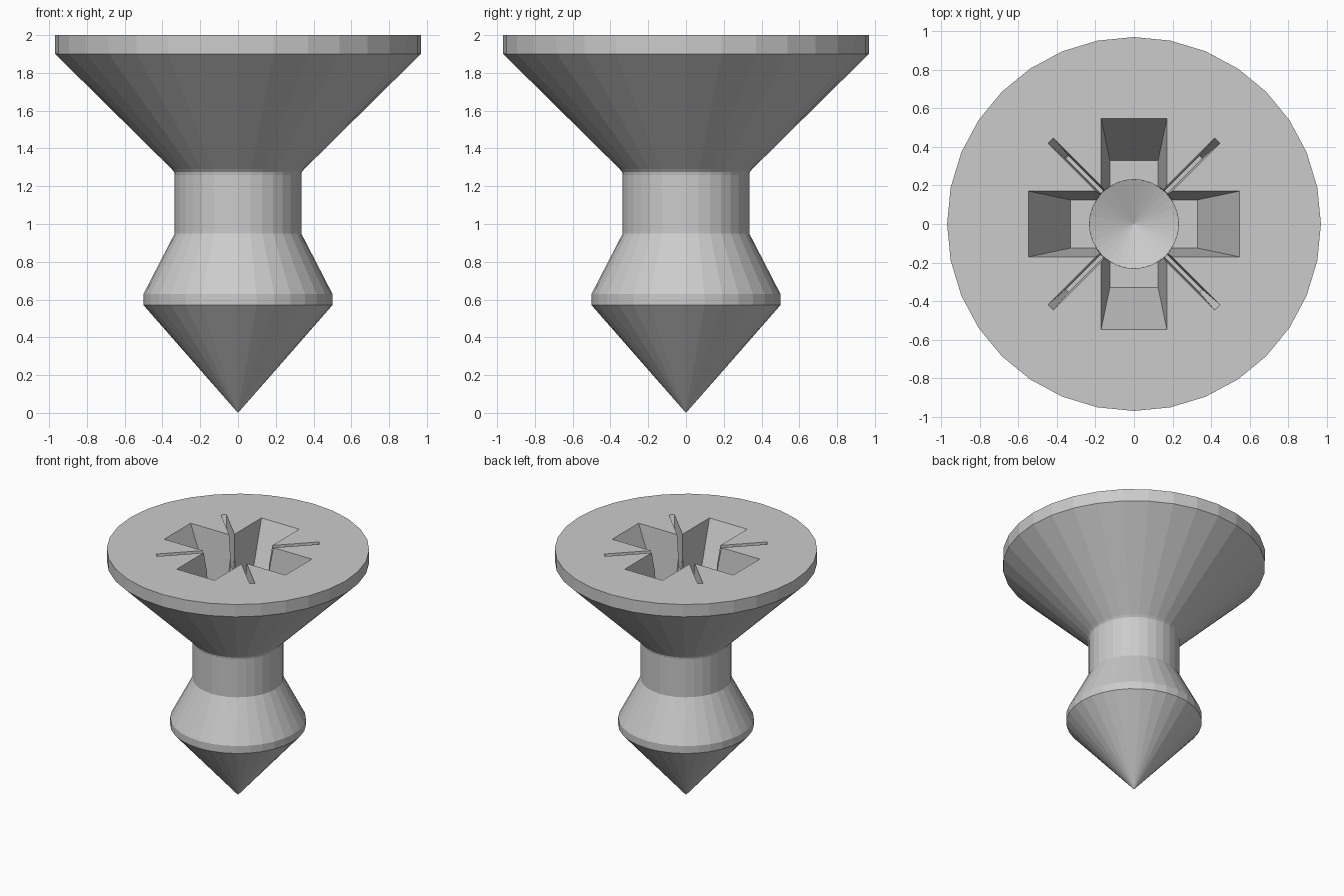
import bpy, bmesh
from math import cos, sin, pi

if "Cube" in bpy.data.objects:
    bpy.data.objects.remove(bpy.data.objects["Cube"])


def make_object(name, bm):
    bmesh.ops.remove_doubles(bm, verts=bm.verts[:], dist=1e-5)
    bmesh.ops.recalc_face_normals(bm, faces=bm.faces[:])
    mesh = bpy.data.meshes.new(name)
    bm.to_mesh(mesh)
    bm.free()
    obj = bpy.data.objects.new(name, mesh)
    bpy.context.collection.objects.link(obj)
    return obj


def lathe(name, profile, sides):
    """Closed turned solid from (radius, z) points; ends become points or caps."""
    bm = bmesh.new()
    rings = []
    for r, z in profile:
        if r == 0:
            rings.append([bm.verts.new((0, 0, z))] * sides)
        else:
            rings.append([bm.verts.new((r * cos(2 * pi * i / sides),
                                        r * sin(2 * pi * i / sides), z))
                          for i in range(sides)])
    for a, b in zip(rings, rings[1:]):
        for i in range(sides):
            j = (i + 1) % sides
            bm.faces.new(list(dict.fromkeys((a[i], a[j], b[j], b[i]))))
    for ring in (rings[0], rings[-1]):
        if len(set(ring)) > 2:
            bm.faces.new(ring)
    return make_object(name, bm)


def tapered_bar(name, top, bottom, depth, angle):
    """Bar through the centre, half sizes given at the head face and at depth."""
    bm = bmesh.new()
    bmesh.ops.create_cube(bm, size=2)
    over = 0.1
    for v in bm.verts:
        t = -over / depth if v.co.z > 0 else 1
        x = v.co.x * (top[0] + (bottom[0] - top[0]) * t)
        y = v.co.y * (top[1] + (bottom[1] - top[1]) * t)
        v.co = (x * cos(angle) - y * sin(angle),
                x * sin(angle) + y * cos(angle), 2 - depth * t)
    return make_object(name, bm)


# Turned screw body: point, collar, neck, countersunk head
body = lathe("screw_body", [
    (0, 0), (0.5, 0.57), (0.5, 0.63), (0.335, 0.95), (0.335, 1.26),
    (0.338, 1.275), (0.35, 1.29), (0.968, 1.90), (0.968, 2.0)], 32)

# Drive recess: central bore, cross arms, thin diagonal slits
cutters = [lathe("bore_cutter", [(0, 1.40), (0.23, 1.49), (0.24, 2.1)], 32)]
for k in range(2):
    cutters.append(tapered_bar("arm_cutter", (0.545, 0.17), (0.33, 0.125),
                               0.5, k * pi / 2))
for k in range(2):
    cutters.append(tapered_bar("slit_cutter", (0.61, 0.02), (0.49, 0.01),
                               0.3, pi / 4 + k * pi / 2))

for cutter in cutters:
    cutter.hide_render = True
    mod = body.modifiers.new("recess", 'BOOLEAN')
    mod.operation = 'DIFFERENCE'
    mod.solver = 'EXACT'
    mod.object = cutter

# Bake the recess and discard the cutters
depsgraph = bpy.context.evaluated_depsgraph_get()
result = bpy.data.meshes.new_from_object(body.evaluated_get(depsgraph))
body.modifiers.clear()
body.data = result
for cutter in cutters:
    bpy.data.objects.remove(cutter)
